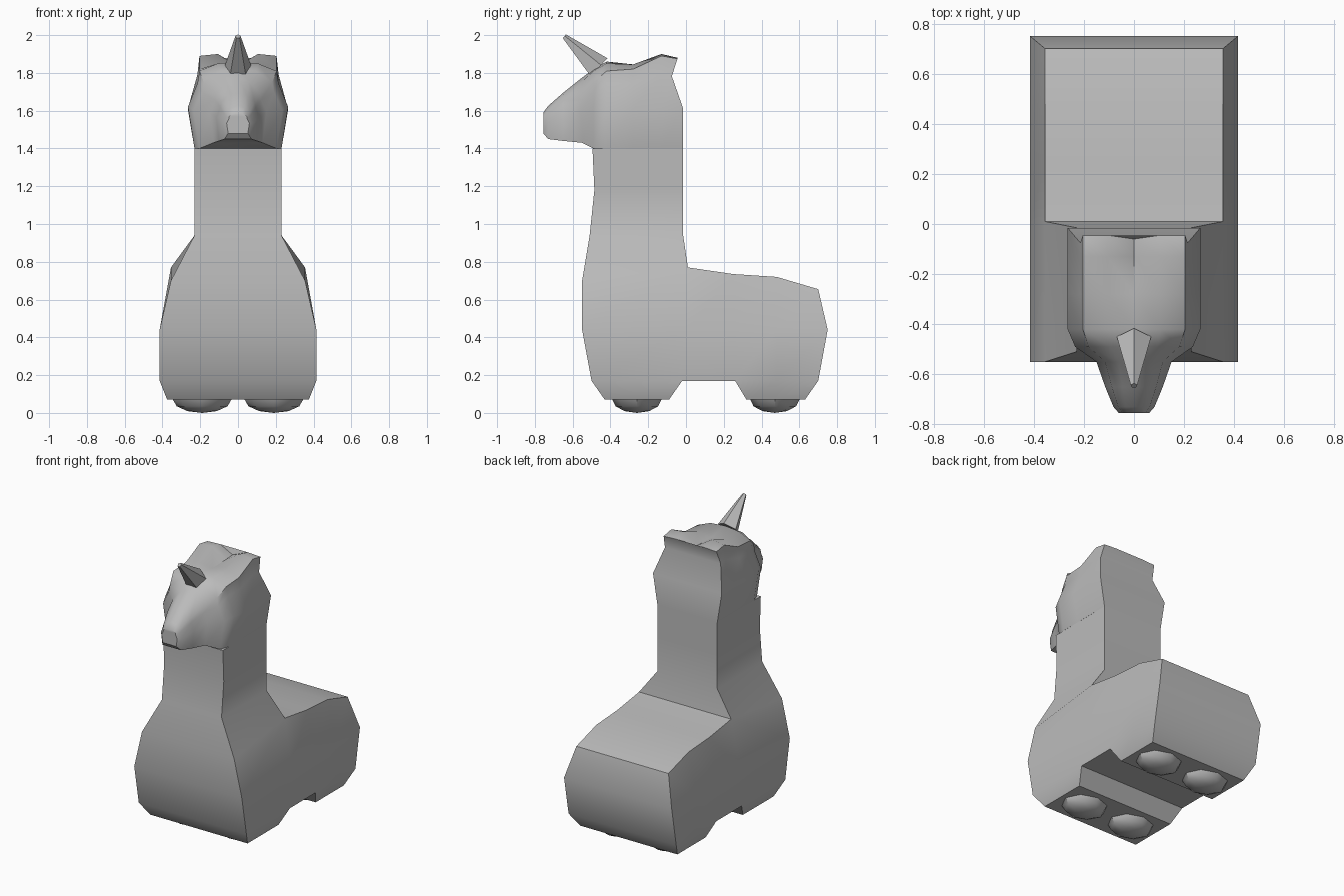
import bpy
import bmesh
import math
from mathutils import Vector

default_cube = bpy.data.objects.get("Cube")
if default_cube:
    bpy.data.objects.remove(default_cube, do_unlink=True)

# One plain grey for the whole model
grey = bpy.data.materials.new("plain_grey")
grey.use_nodes = True
grey.diffuse_color = (0.5, 0.5, 0.5, 1)
grey.node_tree.nodes["Principled BSDF"].inputs["Base Color"].default_value = (0.5, 0.5, 0.5, 1)


def finish(bm, name, smooth_angle=None):
    """Turn a bmesh into a named, coloured object."""
    bmesh.ops.recalc_face_normals(bm, faces=bm.faces)
    mesh = bpy.data.meshes.new(name)
    bm.to_mesh(mesh)
    bm.free()
    mesh.materials.append(grey)
    obj = bpy.data.objects.new(name, mesh)
    bpy.context.collection.objects.link(obj)
    if smooth_angle:
        bpy.ops.object.select_all(action="DESELECT")
        obj.select_set(True)
        bpy.context.view_layer.objects.active = obj
        bpy.ops.object.shade_smooth_by_angle(angle=math.radians(smooth_angle))
    return obj


def build_body():
    """Side silhouette as a grid of rows, given thickness by row half-width."""
    rows = [  # half-width, then (y, z) points from front to back
        (0.375, [(y, 0.07) for y in (-0.43, -0.09, 0.32, 0.48, 0.63)]),
        (0.415, [(y, 0.17) for y in (-0.5, -0.02, 0.26, 0.48, 0.7)]),
        (0.415, [(y, 0.44) for y in (-0.55, 0, 0.25, 0.48, 0.75)]),
        (0.355, [(-0.55, 0.7), (0.01, 0.77), (0.25, 0.735), (0.48, 0.72), (0.7, 0.655)]),
        (0.23, [(-0.51, 0.94), (-0.015, 0.94)]),
        (0.23, [(-0.485, 1.18), (-0.015, 1.18)]),
        (0.23, [(-0.495, 1.4), (-0.015, 1.4)]),
    ]
    bm = bmesh.new()
    twin = {}
    left, right = [], []
    for width, points in rows:
        left.append([bm.verts.new((width, y, z)) for y, z in points])
        right.append([bm.verts.new((-width, y, z)) for y, z in points])
        twin.update(zip(left[-1], right[-1]))
    for grid in (left, right):
        for r, (low, high) in enumerate(zip(grid, grid[1:])):
            for c in range(min(len(low), len(high)) - 1):
                if r == 0 and c == 1:
                    continue  # gap between front and rear legs
                bm.faces.new((low[c], low[c + 1], high[c + 1], high[c]))
    # Join the two sides along the outline
    outline = [e for e in bm.edges if e.is_boundary and e.verts[0] in twin]
    for edge in outline:
        a, b = edge.verts
        bm.faces.new((a, b, twin[b], twin[a]))
    return finish(bm, "body", 32)


def build_head():
    """Loft of mirrored sections running from the ears to the snout."""
    sections = [  # y, half-width, top, crest, shoulder, bottom
        (-0.05, 0.265, 1.84, 1.88, 1.875, 1.4),
        (-0.13, 0.265, 1.835, 1.9, 1.89, 1.4),
        (-0.28, 0.265, 1.83, 1.845, 1.82, 1.4),
        (-0.42, 0.265, 1.86, 1.85, 1.81, 1.4),
        (-0.49, 0.235, 1.82, 1.81, 1.75, 1.4),
        (-0.55, 0.15, 1.775, 1.755, 1.69, 1.43),
        (-0.65, 0.115, 1.695, 1.685, 1.645, 1.44),
        (-0.73, 0.082, 1.625, 1.615, 1.595, 1.45),
        (-0.755, 0.06, 1.59, 1.585, 1.57, 1.48),
    ]
    back_y = (-0.06, -0.045, -0.045, -0.075, -0.015, -0.015, -0.015)
    bm = bmesh.new()
    rings = []
    for i, (y, w, top, crest, shoulder, bottom) in enumerate(sections):
        middle = bottom + 0.48 * (top - bottom)
        temple = middle + 0.65 * (shoulder - middle)
        half = [(0, top), (0.4 * w, crest), (0.77 * w, shoulder), (0.81 * w, temple),
                (w, middle), (0.87 * w, bottom), (0, bottom)]
        depth = back_y if i == 0 else [y] * len(half)
        points = [(x, d, z) for (x, z), d in zip(half, depth)]
        points += [(-x, d, z) for x, d, z in reversed(points[1:-1])]
        rings.append([bm.verts.new(p) for p in points])
    count = len(rings[0])
    for near, far in zip(rings, rings[1:]):
        for k in range(count):
            n = (k + 1) % count
            bm.faces.new((near[k], near[n], far[n], far[k]))
    # Close the back of the head and the nose in level strips
    for ring in (rings[0], rings[-1]):
        for k in range(count // 2):
            strip = [ring[k], ring[k + 1], ring[-k - 1], ring[-k]]
            bm.faces.new(list(dict.fromkeys(strip)))
    return finish(bm, "head", 38)


def build_horn():
    """Five-sided tapering horn leaning forward."""
    base, tip = Vector((0, -0.465, 1.825)), Vector((0, -0.645, 1.993))
    axis = tip - base
    bm = bmesh.new()
    bmesh.ops.create_cone(bm, cap_ends=True, segments=5, radius1=0.072,
                          radius2=0.014, depth=axis.length)
    tilt = math.atan2(-axis.y, axis.z)
    for v in bm.verts:
        v.co.rotate(Vector((1, 0, 0)).to_track_quat("X", "Z"))
    bmesh.ops.rotate(bm, verts=bm.verts, matrix=Vector((0, 1, 0)).rotation_difference(
        Vector((0, 1, 0))).to_matrix())
    for v in bm.verts:  # lean the cone around x
        y, z = v.co.y, v.co.z
        v.co.y = y * math.cos(tilt) - z * math.sin(tilt)
        v.co.z = y * math.sin(tilt) + z * math.cos(tilt)
        v.co += (base + tip) / 2
    return finish(bm, "horn")


def build_foot(name, x, y):
    """Flattened low-poly pad half sunk into the leg."""
    bm = bmesh.new()
    bmesh.ops.create_uvsphere(bm, u_segments=8, v_segments=6, radius=1)
    bmesh.ops.scale(bm, vec=(0.155, 0.13, 0.07), verts=bm.verts)
    bmesh.ops.translate(bm, vec=(x, y, 0.07), verts=bm.verts)
    return finish(bm, name, 40)


build_body()
build_head()
build_horn()
for side, x in (("left", 0.19), ("right", -0.19)):
    build_foot("front_foot_" + side, x, -0.26)
    build_foot("rear_foot_" + side, x, 0.47)
